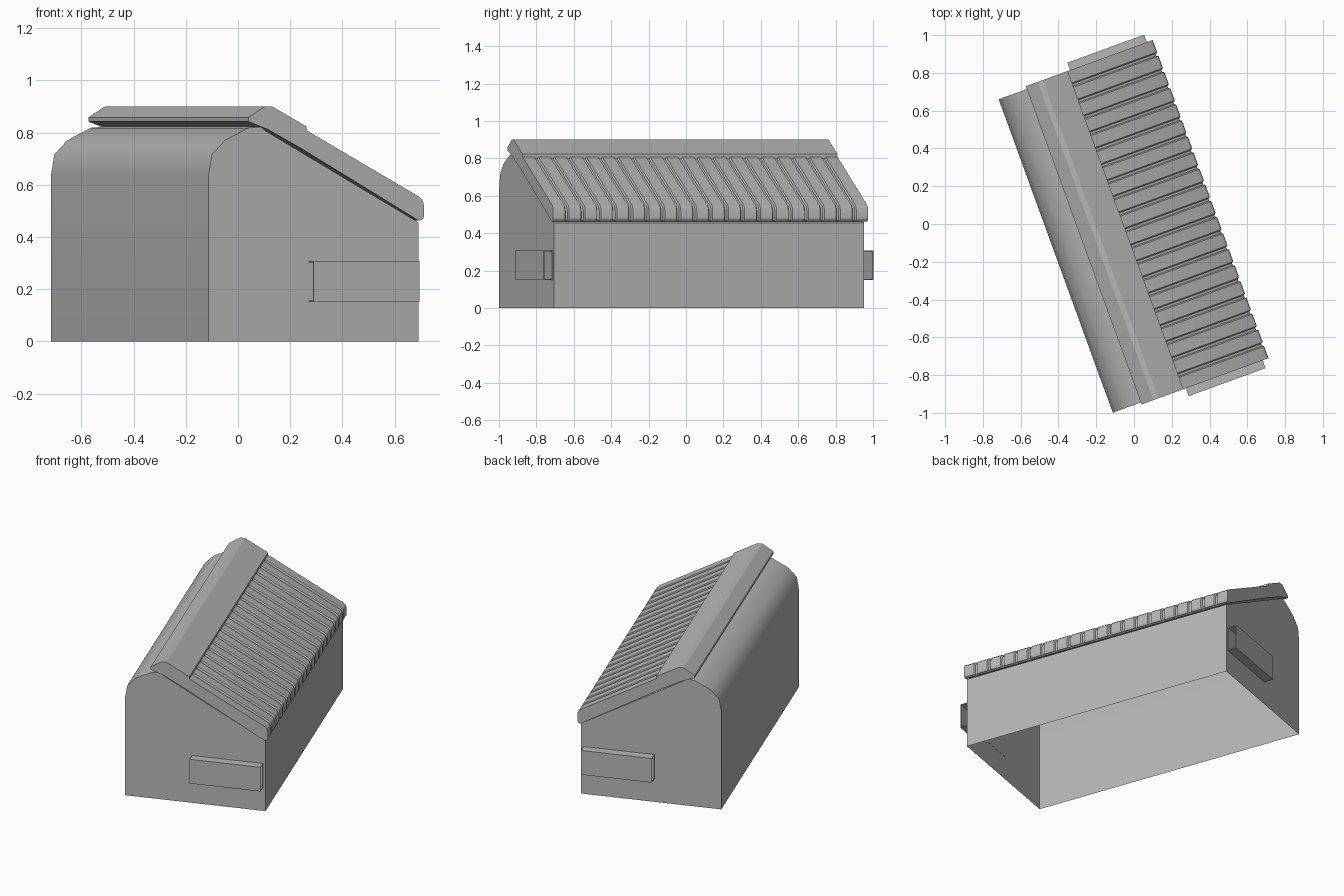
import bpy, bmesh, math

if "Cube" in bpy.data.objects:
    bpy.data.objects.remove(bpy.data.objects["Cube"])

TURN = math.radians(20)      # whole bin is turned about z
V0, V1 = -0.90, 0.865        # body ends along its length
L0, L1 = -0.911, 0.881       # lid ends along its length

grey = bpy.data.materials.new("dark_grey")
grey.diffuse_color = (0.47, 0.47, 0.47, 1)
grey.use_nodes = True
grey.node_tree.nodes["Principled BSDF"].inputs["Base Color"].default_value = grey.diffuse_color


def finish(name, bm, smooth=None):
    mesh = bpy.data.meshes.new(name)
    bm.to_mesh(mesh)
    bm.free()
    mesh.materials.append(grey)
    ob = bpy.data.objects.new(name, mesh)
    bpy.context.collection.objects.link(ob)
    ob.rotation_euler.z = TURN
    if smooth:
        bpy.ops.object.select_all(action='DESELECT')
        ob.select_set(True)
        bpy.context.view_layer.objects.active = ob
        bpy.ops.object.shade_smooth_by_angle(angle=math.radians(smooth))
    return ob


def loft(name, sections, smooth=None, open_bottom=False):
    """Skin (position, profile) sections along the length and cap both ends."""
    bm = bmesh.new()
    rings = [[bm.verts.new((u, v, z)) for u, z in prof] for v, prof in sections]
    for a, b in zip(rings, rings[1:]):
        for i in range(len(a)):
            j = (i + 1) % len(a)
            bm.faces.new((a[i], a[j], b[j], b[i]))
    bm.faces.new(rings[0])
    bm.faces.new(rings[-1])
    bmesh.ops.recalc_face_normals(bm, faces=bm.faces[:])
    if open_bottom:
        floor = [f for f in bm.faces if all(p.co.z < 0.001 for p in f.verts)]
        bmesh.ops.delete(bm, geom=floor, context='FACES_ONLY')
    return finish(name, bm, smooth)


# Body: open-bottomed shell, upright back with curved shoulder, sloping top
body = [(-0.447, 0), (0.409, 0), (0.409, 0.455), (-0.215, 0.806), (-0.235, 0.822),
        (-0.285, 0.818), (-0.381, 0.77), (-0.434, 0.715), (-0.447, 0.64)]
loft("body", [(V0, body), (V1, body)], 35, open_bottom=True)

# Ridge cap covering the hinge
cap = [(-0.289, 0.858), (-0.222, 0.90), (-0.193, 0.90), (-0.053, 0.823),
       (-0.053, 0.728), (-0.21, 0.812), (-0.289, 0.842)]
loft("ridge_cap", [(L0, cap), (L1, cap)])

# Ribbed lid: full profile alternates with a shallow groove profile
full = [(-0.07, 0.737), (-0.07, 0.818), (0.408, 0.553), (0.421, 0.54), (0.426, 0.522),
        (0.426, 0.478), (0.42, 0.466), (0.406, 0.462)]
groove = [(-0.07, 0.737), (-0.07, 0.807), (0.402, 0.545), (0.412, 0.535), (0.416, 0.52),
          (0.416, 0.478), (0.414, 0.468), (0.406, 0.462)]
RIBS, GAP, SLOPE = 20, 0.024, 0.006
pitch = (L1 - L0 + GAP) / RIBS
sections = []
for i in range(RIBS):
    a = L0 + i * pitch
    b = a + pitch - GAP
    sections += [(a, full), (b, full)]
    if i < RIBS - 1:
        sections += [(b + SLOPE, groove), (b + GAP - SLOPE, groove)]
loft("ribbed_lid", sections, 25)

# Hollow fork pockets, open at both ends, one on each end wall
for name, v0, v1 in (("front_fork_pocket", -0.955, V0 + 0.001),
                     ("back_fork_pocket", V1 - 0.001, 0.923)):
    bm = bmesh.new()
    bmesh.ops.create_cube(bm, size=1)
    ends = [f for f in bm.faces if abs(f.normal.x) > 0.9]
    bmesh.ops.delete(bm, geom=ends, context='FACES_ONLY')
    for p in bm.verts:
        p.co = (0.177 + p.co.x * 0.432, (v0 + v1) / 2 + p.co.y * (v1 - v0),
                0.229 + p.co.z * 0.157)
    ob = finish(name, bm)
    wall = ob.modifiers.new("wall", 'SOLIDIFY')
    wall.thickness = 0.008
    wall.offset = -1
